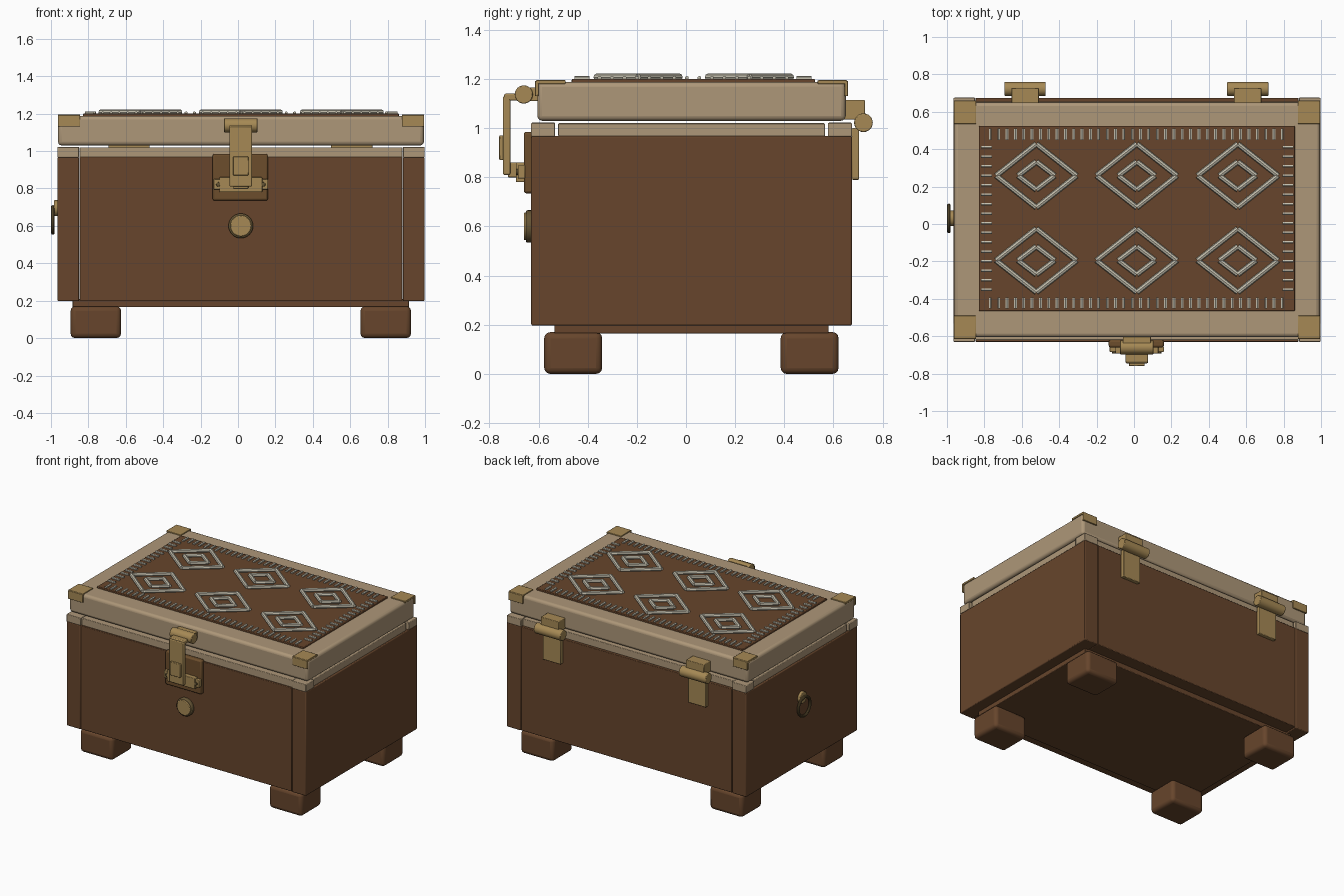
import bpy, bmesh, math
from mathutils import Vector, Matrix

if "Cube" in bpy.data.objects:
    bpy.data.objects.remove(bpy.data.objects["Cube"])


def material(name, rgb):
    m = bpy.data.materials.new(name)
    m.diffuse_color = (*rgb, 1)
    m.use_nodes = True
    m.node_tree.nodes["Principled BSDF"].inputs["Base Color"].default_value = m.diffuse_color
    return m


BROWN = material("brown wood", (0.135, 0.060, 0.025))
TAN = material("tan wood", (0.42, 0.31, 0.19))
BRASS = material("brass", (0.38, 0.25, 0.09))
PLATE = material("dark bronze", (0.15, 0.075, 0.025))
AGED = material("aged brass", (0.13, 0.09, 0.035))
SILVER = material("pale silver", (0.55, 0.52, 0.42))


def finish(name, bm, mat, bevel=0, segments=2):
    me = bpy.data.meshes.new(name)
    bm.to_mesh(me)
    bm.free()
    ob = bpy.data.objects.new(name, me)
    bpy.context.collection.objects.link(ob)
    me.materials.append(mat)
    if bevel:
        mod = ob.modifiers.new("bevel", 'BEVEL')
        mod.width, mod.segments, mod.limit_method = bevel, segments, 'ANGLE'
    bpy.context.view_layer.objects.active = ob
    ob.select_set(True)
    bpy.ops.object.shade_smooth_by_angle(angle=math.radians(35))
    ob.select_set(False)
    return ob


def add_box(bm, x, y, z):
    size = Vector((x[1] - x[0], y[1] - y[0], z[1] - z[0]))
    mid = Vector((sum(x), sum(y), sum(z))) / 2
    bmesh.ops.create_cube(bm, size=1, matrix=Matrix.Translation(mid) @ Matrix.Diagonal((*size, 1)))


def box(name, x, y, z, mat, bevel=0.004, segments=2):
    bm = bmesh.new()
    add_box(bm, x, y, z)
    return finish(name, bm, mat, bevel, segments)


def add_rod(bm, a, b, r, sides=24):
    a, b = Vector(a), Vector(b)
    rot = (b - a).to_track_quat('Z', 'Y').to_matrix().to_4x4()
    bmesh.ops.create_cone(bm, cap_ends=True, segments=sides, radius1=r, radius2=r,
                          depth=(b - a).length, matrix=Matrix.Translation((a + b) / 2) @ rot)


def rod(name, a, b, r, mat, bevel=0.004, sides=24):
    bm = bmesh.new()
    add_rod(bm, a, b, r, sides)
    return finish(name, bm, mat, bevel)


CX, CY = 0.016, 0.0225
X0, X1, Y0, Y1 = -0.965, 0.997, -0.63, 0.675

# Chest body: centre block, end slabs, plinth and feet
box("body", (-0.848, 0.88), (Y0, Y1), (0.2, 0.968), BROWN)
box("left_end", (X0, -0.85), (Y0, Y1), (0.197, 0.968), BROWN, 0.006)
box("right_end", (0.882, X1), (Y0, Y1), (0.197, 0.968), BROWN, 0.006)
box("plinth", (-0.885, 0.915), (-0.535, 0.58), (0.165, 0.21), BROWN)
for x in (-0.76, 0.79):
    for y in (-0.459, 0.503):
        box("foot", (x - 0.135, x + 0.135), (y - 0.118, y + 0.118), (0, 0.17), BROWN, 0.025, 3)

# Rim strips with a block at each corner
for y in ((Y0 + 0.01, -0.54), (0.585, Y1 - 0.02)):
    box("long_rim", (-0.848, 0.88), y, (0.966, 1.02), TAN)
for x in ((X0 + 0.012, -0.862), (0.894, X1 - 0.012)):
    box("short_rim", x, (-0.52, 0.565), (0.966, 1.02), TAN)
for x in ((X0, -0.85), (0.882, X1)):
    for y in ((Y0, -0.532), (0.577, Y1)):
        box("rim_corner", x, y, (0.966, 1.022), TAN)

# Lid, leather panel and brass corner caps
box("lid", (X0 + 0.003, X1 - 0.003), (-0.605, 0.65), (1.03, 1.188), TAN, 0.02, 3)
box("lid_panel", (-0.83, 0.86), (-0.465, 0.525), (1.18, 1.2), BROWN)
for sx in (-1, 1):
    for sy in (-1, 1):
        bm = bmesh.new()
        xs = sorted((CX + sx * 0.979, CX + sx * 0.86))
        add_box(bm, xs, sorted((CY + sy * 0.633, CY + sy * 0.513)), (1.18, 1.195))
        add_box(bm, xs, sorted((CY + sy * 0.637, CY + sy * 0.622)), (1.13, 1.192))
        finish("corner_cap", bm, BRASS, 0.003)

# Border stitches around the panel
bm = bmesh.new()
for i in range(36):
    x = -0.768 + i * 0.0446
    for y in (-0.423, 0.48):
        add_rod(bm, (x, y - 0.03, 1.204), (x, y + 0.03, 1.204), 0.0085, 6)
for i in range(16):
    y = -0.352 + i * 0.0508
    for x in (-0.788, 0.823):
        add_rod(bm, (x - 0.03, y, 1.204), (x + 0.03, y, 1.204), 0.0085, 6)
finish("border_stitches", bm, SILVER)

# Nested diamonds of raised cord
bm = bmesh.new()
for x in (-0.522, 0.015, 0.555):
    for y in (-0.195, 0.258):
        for w, h in ((0.215, 0.17), (0.098, 0.075)):
            tips = [(x + w, y), (x, y + h), (x - w, y), (x, y - h)]
            for k in range(4):
                a, b = tips[k], tips[(k + 1) % 4]
                add_rod(bm, (*a, 1.207), (*b, 1.207), 0.0145, 8)
finish("diamond_cords", bm, SILVER)

# Back hinges
for x in (-0.582, 0.608):
    rod("hinge_barrel", (x - 0.11, 0.722, 1.022), (x + 0.11, 0.722, 1.022), 0.038, BRASS)
    box("hinge_upper", (x - 0.073, x + 0.073), (0.64, 0.728), (1.035, 1.115), BRASS)
    box("hinge_lower", (x - 0.073, x + 0.073), (0.675, 0.704), (0.79, 1.0), BRASS)

# Front latch: plate, lower keeper, hasp and top barrel
box("latch_plate", (-0.135, 0.16), (-0.66, -0.62), (0.735, 0.985), PLATE, 0.01)
box("keeper", (-0.1, 0.13), (-0.692, -0.655), (0.78, 0.86), BRASS)
for x in (-0.105, 0.135):
    box("keeper_lug", (x - 0.025, x + 0.025), (-0.684, -0.655), (0.795, 0.85), BRASS)
    rod("keeper_pin", (x, -0.692, 0.822), (x, -0.68, 0.822), 0.012, AGED, 0.002, 12)
box("hasp", (-0.045, 0.075), (-0.745, -0.715), (0.81, 1.13), BRASS, 0.006)
box("hasp_arm", (-0.045, 0.075), (-0.74, -0.65), (1.112, 1.14), BRASS, 0.006)
box("hasp_boss", (-0.027, 0.057), (-0.76, -0.74), (0.87, 0.97), BRASS)
box("hasp_link", (-0.025, 0.055), (-0.725, -0.68), (0.8, 0.86), BRASS)
rod("latch_barrel", (-0.075, -0.66, 1.137), (0.105, -0.66, 1.137), 0.037, BRASS)
box("latch_mount", (-0.06, 0.09), (-0.645, -0.6), (1.11, 1.165), BRASS)

# Round front stud
rod("stud_rim", (0.015, -0.62, 0.6), (0.015, -0.652, 0.6), 0.066, AGED, 0.008, 32)
rod("stud_face", (0.015, -0.64, 0.6), (0.015, -0.66, 0.6), 0.056, BRASS, 0.004, 32)

# Ring pull on the left end
rod("pull_mount", (X0 + 0.01, 0.03, 0.695), (-0.985, 0.03, 0.695), 0.042, BRASS)
bpy.ops.mesh.primitive_torus_add(location=(-0.99, 0.03, 0.632), rotation=(0, math.pi / 2, 0),
                                 major_radius=0.069, minor_radius=0.01,
                                 major_segments=32, minor_segments=10)
ring = bpy.context.object
ring.name = "pull_ring"
ring.data.materials.append(AGED)
bpy.ops.object.shade_smooth_by_angle()
